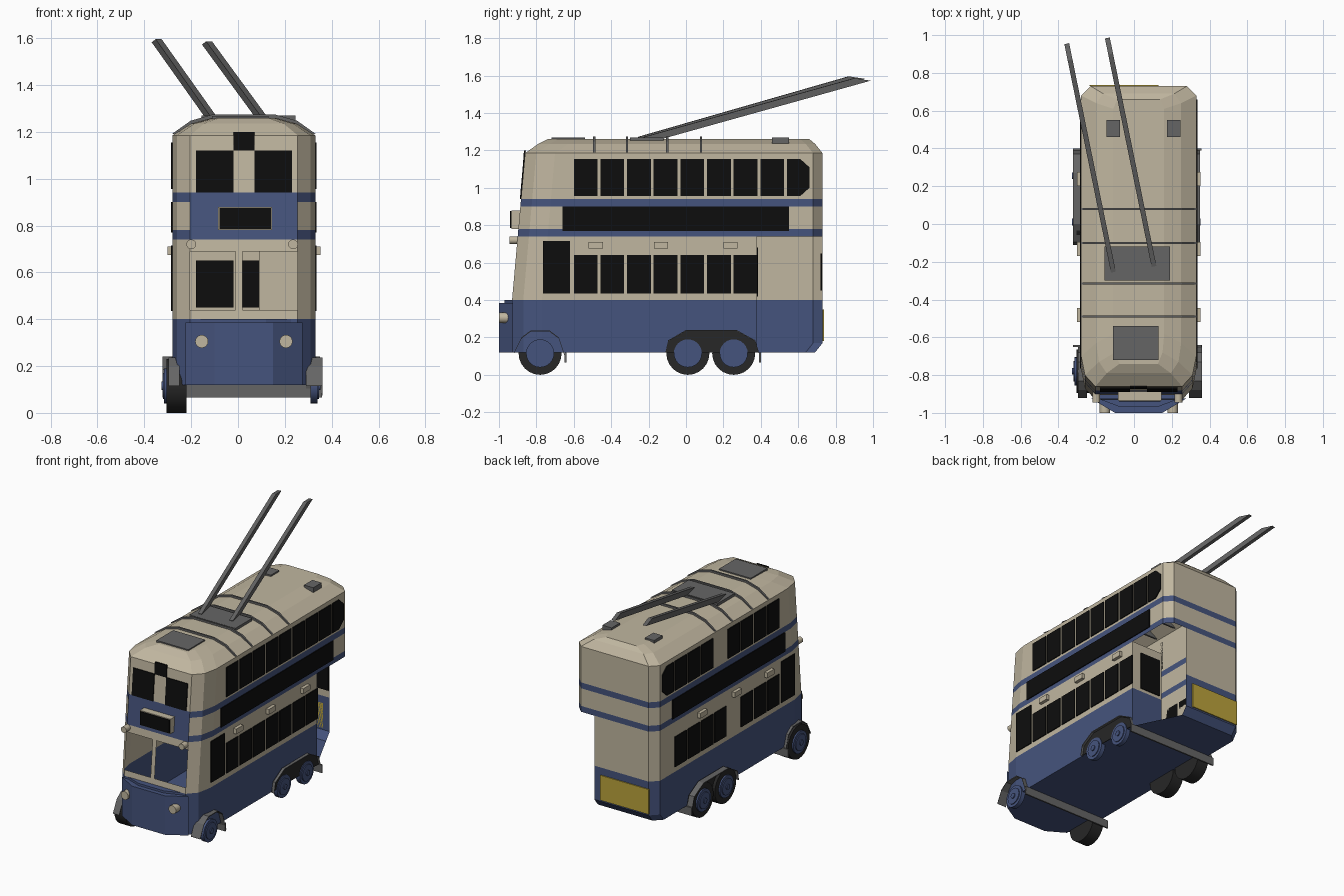
import bpy, bmesh, math
from mathutils import Vector, Matrix

cube = bpy.data.objects.get("Cube")
if cube:
    bpy.data.objects.remove(cube, do_unlink=True)

CX, HW = 0.025, 0.305          # body centre line and half width
LEFT, RIGHT = CX + HW, CX - HW


def material(name, r, g, b):
    m = bpy.data.materials.new(name)
    m.use_nodes = True
    m.diffuse_color = (r, g, b, 1)
    m.node_tree.nodes["Principled BSDF"].inputs["Base Color"].default_value = (r, g, b, 1)
    return m


cream = material("cream", 0.53, 0.47, 0.35)
blue = material("navy blue", 0.06, 0.088, 0.205)
black = material("window black", 0.004, 0.004, 0.004)
gray = material("gray", 0.13, 0.13, 0.13)
tyre = material("tyre black", 0.02, 0.02, 0.02)
yellow = material("yellow", 0.5, 0.37, 0.045)


def finish(name, bm, *mats, smooth=False):
    bmesh.ops.recalc_face_normals(bm, faces=bm.faces[:])
    me = bpy.data.meshes.new(name)
    bm.to_mesh(me)
    bm.free()
    for m in mats:
        me.materials.append(m)
    ob = bpy.data.objects.new(name, me)
    bpy.context.collection.objects.link(ob)
    if smooth:
        bpy.ops.object.select_all(action='DESELECT')
        ob.select_set(True)
        bpy.context.view_layer.objects.active = ob
        bpy.ops.object.shade_smooth_by_angle(angle=math.radians(35))
    return ob


def prism(bm, pts, axis, a, b):
    """Extrude a polygon along x, y or z from a to b."""
    def place(p, t):
        return {'x': (t, p[0], p[1]), 'y': (p[0], t, p[1]), 'z': (p[0], p[1], t)}[axis]
    lo = [bm.verts.new(place(p, a)) for p in pts]
    hi = [bm.verts.new(place(p, b)) for p in pts]
    bm.faces.new(lo[::-1])
    bm.faces.new(hi)
    for i in range(len(pts)):
        j = (i + 1) % len(pts)
        bm.faces.new((lo[i], lo[j], hi[j], hi[i]))


def rect(u0, u1, v0, v1):
    return [(u0, v0), (u1, v0), (u1, v1), (u0, v1)]


def part(name, mat, axis, a, b, *polys):
    bm = bmesh.new()
    for p in polys:
        prism(bm, p, axis, a, b)
    return finish(name, bm, mat)


def discs(name, mat, axis, a, b, centres, r, n=24):
    ring = [(math.cos(2 * math.pi * i / n), math.sin(2 * math.pi * i / n)) for i in range(n)]
    bm = bmesh.new()
    for u, v in centres:
        prism(bm, [(u + r * c, v + r * s) for c, s in ring], axis, a, b)
    return finish(name, bm, mat, smooth=True)


def front_y(z):
    return -0.93 + (min(max(z, 0.4), 1.185) - 0.4) * 0.0886


# Body shell: stacked plan outlines
def outline(z, hw, yf, yr):
    k = hw / HW
    rel = [(-.23, yf), (-.035, yf), (-.005, yf), (.23, yf), (.285, yf + .06), (HW, yf + .16),
           (HW, .38), (HW, yr - .05), (.255, yr), (.155, yr), (-.255, yr), (-HW, yr - .05),
           (-HW, yf + .16), (-.285, yf + .06)]
    return [(CX + x * k, y, z) for x, y in rel]


levels = [outline(.12, HW, -.93, .69)]
for z in (.17, .4, .44, .69, .74, .78, .9, .94, 1.185):
    levels.append(outline(z, HW, front_y(z), .73))
levels += [outline(1.235, .225, -.79, .69), outline(1.26, .135, -.74, .66)]

bm = bmesh.new()
rings = [[bm.verts.new(p) for p in lv] for lv in levels]
n = len(rings[0])
for low, high in zip(rings, rings[1:]):
    z = (low[0].co.z + high[0].co.z) / 2
    for i in range(n):
        if z < .74 and i in (6, 7, 8):        # open rear platform
            continue
        if .44 < z < .69 and i in (0, 2):     # windscreen panes
            continue
        j = (i + 1) % n
        f = bm.faces.new((low[i], low[j], high[j], high[i]))
        stripe = .74 < z < .78 or .9 < z < .94 or (i < 3 and .74 < z < .94)
        f.material_index = int(z < .4 or stripe)
bm.faces.new(rings[-1])
floor = bm.faces.new([v for i, v in enumerate(rings[0]) if i not in (7, 8)])
floor.material_index = 1
finish("body_shell", bm, cream, blue)

# Nose and platform bulkhead
part("nose", blue, 'z', .12, .385,
     [(-.225, -.925), (-.1, -1.0), (.15, -1.0), (.275, -.925)])
part("nose_cap", blue, 'z', .385, .4, [(-.19, -.925), (-.07, -.97), (.12, -.97), (.24, -.925)])
part("bulkhead_upper", cream, 'y', .372, .38, rect(.09, LEFT, .4, .74))
part("bulkhead_lower", blue, 'y', .372, .38, rect(.09, LEFT, .12, .4))
part("bulkhead_window", black, 'y', .38, .386, rect(.11, .265, .42, .68))
part("rear_inner_windows", black, 'y', .72, .727, rect(-.18, -.02, .45, .65), rect(.02, .175, .45, .65))
part("rear_plate", yellow, 'y', .73, .737, rect(-.235, .13, .18, .35))

# Side windows and long panels
PITCH = .1425


def row(indices, z0, z1):
    return [rect(-.6 + i * PITCH, -.6 + i * PITCH + .127, z0, z1) for i in indices]


corner_window = [(.54, .955), (.61, .955), (.66, 1.0), (.66, 1.11), (.61, 1.155), (.54, 1.155)]
cab_window = rect(-.765, -.62, .435, .715)
for side, x0, x1, upper, lower in (("left", LEFT, LEFT + .006, range(8), range(7)),
                                   ("right", RIGHT - .006, RIGHT, (0, 1, 2, 3, 5, 6, 7),
                                    (0, 1, 2, 4, 5, 6, 7))):
    part(side + "_upper_windows", black, 'x', x0, x1, corner_window, *row(upper, .955, 1.155))
    part(side + "_lower_windows", black, 'x', x0, x1, cab_window, *row(lower, .435, .64))
    part(side + "_long_panel", black, 'x', x0, x1, rect(-.66, .55, .77, .9))

# Front upper windows, on the sloping face
bm = bmesh.new()
for x0, x1, z0, z1 in ((-.18, -.02, .94, 1.12), (.07, .23, .94, 1.12), (-.02, .07, 1.12, 1.2)):
    prism(bm, rect(x0, x1, z0, z1), 'y', -.006, .004)
for v in bm.verts:
    v.co.y += front_y(v.co.z)
finish("front_upper_windows", bm, black)

# Destination box, lamps and side vents
part("destination_box", cream, 'y', -.934, -.88, rect(-.085, .145, .78, .88))
part("destination_panel", black, 'y', -.94, -.934, rect(-.08, .14, .785, .875))
discs("headlights", cream, 'y', -1.0, -.94, [(-.155, .305), (.205, .305)], .028, 16)
discs("marker_lamps", cream, 'y', -.945, -.89, [(-.2, .72), (.235, .72)], .021, 12)
vents = [rect(y, y + .075, .675, .71) for y in (-.52, -.17, .2)]
part("left_vents", cream, 'x', LEFT - .005, LEFT + .022, *vents)
part("right_vents", cream, 'x', RIGHT - .022, RIGHT + .005, *vents)

# Roof ribs, hatches and ventilators
half = [(.308, 1.19), (.228, 1.247), (.137, 1.273)]
rib = [(CX + x, z) for x, z in half] + [(CX - x, z) for x, z in reversed(half)]
for i, y in enumerate((-.49, -.315, -.1, .08)):
    part(f"roof_rib_{i + 1}", gray, 'y', y - .006, y + .006, rib)
part("pole_base", gray, 'z', 1.25, 1.269, rect(-.155, .19, -.3, -.12))
part("roof_hatch", gray, 'z', 1.25, 1.268, rect(-.11, .13, -.72, -.54))
part("roof_ventilators", gray, 'z', 1.235, 1.27, rect(-.145, -.075, .46, .55), rect(.175, .245, .46, .55))

# Current collector poles
for name, a, b in (("right_pole", (-.11, -.25, 1.255), (-.355, .95, 1.6)),
                   ("left_pole", (.105, -.22, 1.255), (-.14, .98, 1.59))):
    a, b = Vector(a), Vector(b)
    d = b - a
    bm = bmesh.new()
    prism(bm, rect(-.013, .013, -.018, .018), 'y', 0, d.length)
    for v in bm.verts:
        if v.co.y > .1 and v.co.z > 0:
            v.co.y -= .08
    bm.transform(Matrix.Translation(a) @ d.to_track_quat('Y', 'Z').to_matrix().to_4x4())
    finish(name, bm, gray)

# Wheels
axles = [(y, .115) for y in (-.78, .01, .255)]
discs("right_tyres", tyre, 'x', -.305, -.22, axles, .115)
for side, x, s in (("left", LEFT, 1), ("right", -.305, -1)):
    for i, (r, out) in enumerate(((.075, .01), (.055, .016), (.035, .013), (.018, .022))):
        a, b = sorted((x - s * .02, x + s * out))
        discs(f"{side}_hub_{i + 1}", blue, 'x', a, b, axles, r)

# Rear wheel arches and mudguards
arch = [(-.11, .12), (-.095, .185), (0, .24), (.27, .24), (.37, .185), (.39, .12)]
part("left_arch", tyre, 'x', LEFT, LEFT + .005, arch)
part("right_arch", tyre, 'x', RIGHT - .005, RIGHT, arch)


def strip(path, t):
    return path + [(y, z - t) for y, z in reversed(path)]


front_arch = [(-.92, .12), (-.88, .2), (-.83, .237), (-.73, .237), (-.68, .2), (-.64, .08)]
part("left_rear_mudguard", gray, 'x', LEFT, .35, strip(arch, .006))
part("right_rear_mudguard", gray, 'x', -.322, RIGHT, strip(arch, .006))
part("left_front_mudguard", gray, 'x', .29, .36, strip(front_arch, .006))
part("right_front_mudguard", gray, 'x', -.297, -.25, strip(front_arch, .006))
part("mud_bars", gray, 'x', -.322, .358, rect(-.65, -.64, .065, .12), rect(.39, .4, .065, .12))
